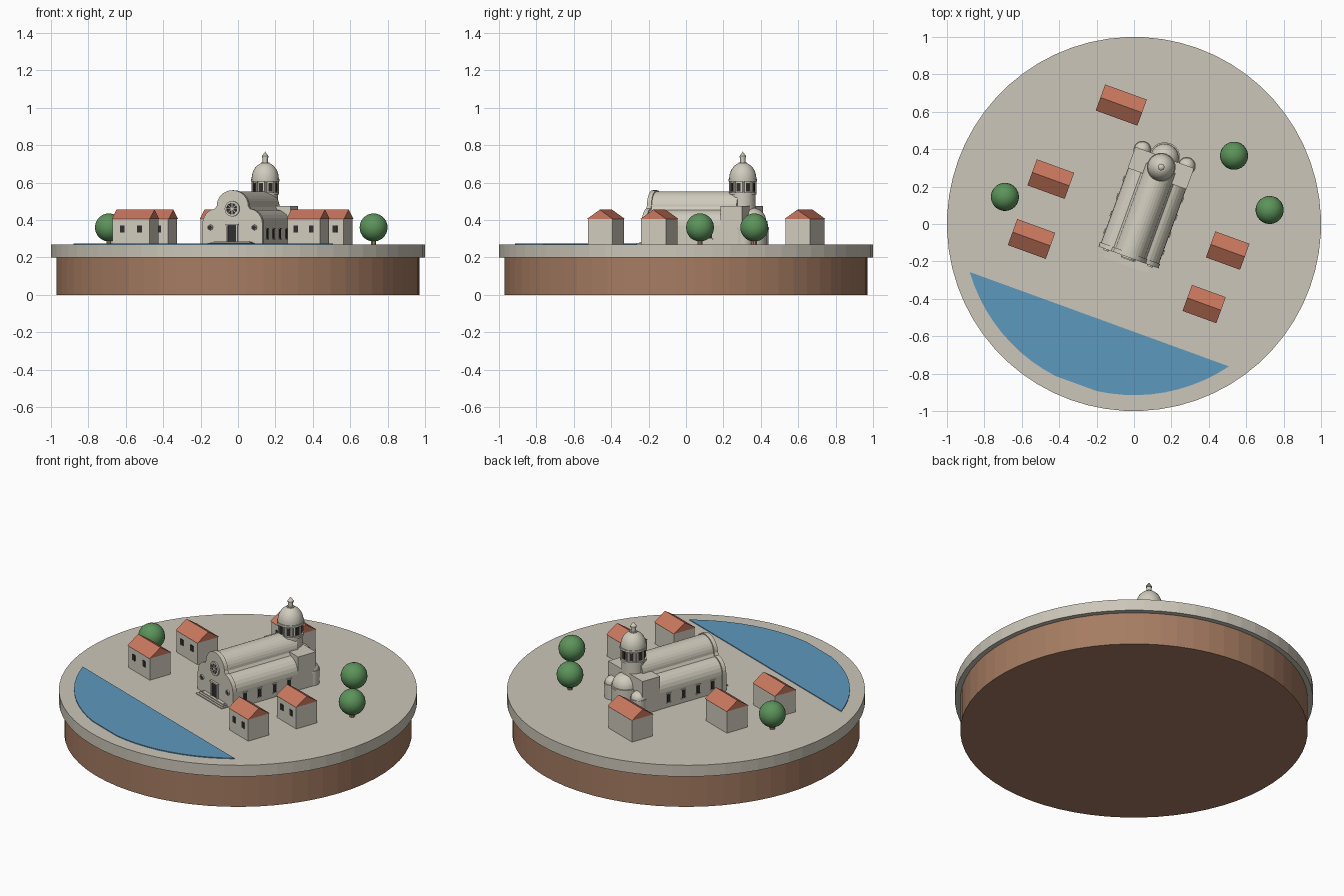
import bpy, bmesh, math
from mathutils import Matrix, Vector

if bpy.data.objects.get("Cube"):
    bpy.data.objects.remove(bpy.data.objects["Cube"])

TURN = Matrix.Rotation(math.radians(-20), 4, 'Z')   # the town is turned on its disc
GROUND = 0.27
CX = 0.033                                          # church axis


def material(name, r, g, b):
    col = [((c / 255 + 0.055) / 1.055) ** 2.4 for c in (r, g, b)] + [1]
    m = bpy.data.materials.new(name)
    m.use_nodes = True
    m.diffuse_color = col
    m.node_tree.nodes["Principled BSDF"].inputs["Base Color"].default_value = col
    return m


PAVING = material("paving", 204, 198, 184)
STONE = material("pale stone", 208, 203, 189)
EARTH = material("earth brown", 166, 124, 98)
WATER = material("water blue", 92, 152, 190)
ROOF = material("terracotta", 202, 120, 95)
LEAF = material("leaf green", 92, 147, 90)
DARK = material("dark opening", 48, 47, 47)


def finish(name, bm, mat, loc=(0, 0, 0), smooth=False, spin=0):
    bmesh.ops.recalc_face_normals(bm, faces=bm.faces)
    if smooth:
        for f in bm.faces:
            f.smooth = True
        for e in bm.edges:
            e.smooth = e.calc_face_angle(0) < math.radians(35)
    me = bpy.data.meshes.new(name)
    bm.to_mesh(me)
    bm.free()
    me.materials.append(mat)
    ob = bpy.data.objects.new(name, me)
    bpy.context.collection.objects.link(ob)
    ob.matrix_world = TURN @ Matrix.Translation(loc) @ Matrix.Rotation(spin, 4, 'Z')
    return ob


def box(name, mat, loc, size, spin=0, tilt=0):
    bm = bmesh.new()
    bmesh.ops.create_cube(bm, size=1)
    bmesh.ops.scale(bm, vec=size, verts=bm.verts)
    bmesh.ops.rotate(bm, matrix=Matrix.Rotation(tilt, 3, 'Y'), verts=bm.verts)
    return finish(name, bm, mat, loc, spin=spin)


def lathe(name, mat, profile, loc, segs=24, smooth=True, lie=False):
    """Turn a (radius, height) profile; lie=True points its axis to the front."""
    bm = bmesh.new()
    vs = [bm.verts.new((r, 0, z)) for r, z in profile]
    es = [bm.edges.new(p) for p in zip(vs, vs[1:])]
    bmesh.ops.spin(bm, geom=vs + es, cent=(0, 0, 0), axis=(0, 0, 1),
                   angle=math.tau, steps=segs, use_duplicate=False)
    bmesh.ops.remove_doubles(bm, verts=bm.verts, dist=1e-5)
    if lie:
        bmesh.ops.rotate(bm, matrix=Matrix.Rotation(math.pi / 2, 3, 'X'), verts=bm.verts)
    return finish(name, bm, mat, loc, smooth)


def extrude(name, mat, pts, depth, loc=(0, 0, 0), axis='Y'):
    """Extrude a flat outline along +y (or +z)."""
    bm = bmesh.new()
    vs = [bm.verts.new((a, 0, b) if axis == 'Y' else (a, b, 0)) for a, b in pts]
    f = bm.faces.new(vs)
    new = bmesh.ops.extrude_face_region(bm, geom=[f])["geom"]
    bmesh.ops.translate(bm, vec=(0, depth, 0) if axis == 'Y' else (0, 0, depth),
                        verts=[v for v in new if isinstance(v, bmesh.types.BMVert)])
    return finish(name, bm, mat, loc)


def arc(cx, cz, rx, rz, a0, a1, n):
    return [(cx + rx * math.cos(t), cz + rz * math.sin(t))
            for t in (math.radians(a0 + (a1 - a0) * i / n) for i in range(n + 1))]


def mirrored(half):
    return half + [(-x, z) for x, z in reversed(half) if abs(x) > 1e-5]


# Island
lathe("earth_base", EARTH, [(0, 0), (0.97, 0), (0.97, 0.2), (0, 0.2)], (0, 0, 0), 64, False)
lathe("paved_disc", PAVING, [(0, 0.2), (1, 0.2), (1, GROUND), (0, GROUND)], (0, 0, 0), 64, False)
shore = arc(0, 0, 0.915, 0.915, -36.3, -82.6, 10)
extrude("lagoon", WATER, mirrored(shore), 0.005, (0, 0, GROUND), 'Z')

# Church body with round nave and lobed aisles


def church_outline(g):
    half = [(0.165 + g, GROUND)]
    half += arc(0.085 + g, 0.37 + g, 0.08, 0.085, 0, 85, 6)
    half += arc(0, 0.47 + g, 0.083 + g, 0.083, 0, 90, 8)
    return mirrored(half)


extrude("church_body", STONE, church_outline(0), 0.44, (CX, -0.16, 0))
extrude("facade", STONE, church_outline(0.006), 0.025, (CX, -0.178, 0))
nave_end = [(0.083, GROUND)] + arc(0, 0.47, 0.083, 0.083, 0, 90, 8)
extrude("nave_end", STONE, mirrored(nave_end), 0.06, (CX, 0.27, 0))
box("transept", STONE, (CX, 0.33, 0.3725), (0.334, 0.12, 0.205))

# Entrance steps, door and frame
for i in range(3):
    box("step", STONE, (CX, -0.193 + 0.006 * i, GROUND + 0.003 + 0.005 * i),
        (0.25 - 0.024 * i, 0.06 - 0.012 * i, 0.006))
box("door", DARK, (CX, -0.179, 0.328), (0.046, 0.008, 0.084))
for s in (-1, 1):
    box("door_jamb", STONE, (CX + s * 0.028, -0.181, 0.328), (0.01, 0.014, 0.088))
box("door_lintel", STONE, (CX, -0.182, 0.374), (0.072, 0.018, 0.009))


def round_window(name, x, z, r):
    lathe(name, DARK, [(0, 0), (r, 0), (r, 0.006), (0, 0.006)], (x, -0.176, z), 20, lie=True)
    lathe(name + "_ring", STONE, [(r * 0.85, 0), (r * 1.15, 0), (r * 1.15, 0.01),
                                  (r * 0.85, 0.01), (r * 0.85, 0)], (x, -0.176, z), 20, lie=True)


round_window("rose_window", CX, 0.46, 0.036)
for i in range(4):
    box("rose_spoke", STONE, (CX, -0.182, 0.46), (0.066, 0.005, 0.004), tilt=i * math.pi / 4)
lathe("rose_hub", STONE, [(0.009, 0), (0.009, 0.01), (0, 0.01)], (CX, -0.176, 0.46), 12, lie=True)
for s in (-1, 1):
    round_window("facade_oculus", CX + s * 0.125, 0.36, 0.013)

    # Aisle windows with sills and heads
    for i in range(4):
        y = -0.09 + 0.1 * i
        box("aisle_window", DARK, (CX + s * 0.165, y, 0.327), (0.006, 0.022, 0.05))
        for z in (0.299, 0.355):
            box("window_trim", STONE, (CX + s * 0.166, y, z), (0.01, 0.03, 0.005))


# Apses: drum, cornice and half dome
def apse(name, x, r, top):
    prof = [(r, GROUND), (r, top - 0.012), (r * 1.07, top - 0.012), (r * 1.07, top), (r, top)]
    prof += arc(0, top, r * 0.97, r * 0.9, 0, 90, 7)
    lathe(name, STONE, prof, (CX + x, 0.388, 0))


apse("main_apse", 0, 0.078, 0.395)
for s in (-1, 1):
    apse("side_apse", s * 0.126, 0.045, 0.36)

# Drum, dome and lantern
DY = 0.335
lathe("drum", STONE, [(0.068, 0.45), (0.068, 0.535), (0.074, 0.535), (0.074, 0.547), (0.064, 0.547),
                      (0.064, 0.607), (0.077, 0.607), (0.077, 0.62), (0, 0.62)], (CX, DY, 0))
lathe("dome", STONE, arc(0, 0.62, 0.073, 0.088, 0, 90, 10), (CX, DY, 0))
lathe("lantern", STONE, [(0.022, 0.695), (0.022, 0.708), (0.014, 0.708), (0.014, 0.735), (0.018, 0.735),
                         (0.018, 0.741), (0, 0.765)], (CX, DY, 0), 12)
for i in range(8):
    t = math.tau * i / 8
    box("drum_window", DARK, (CX + 0.064 * math.cos(t), DY + 0.064 * math.sin(t), 0.576),
        (0.006, 0.022, 0.046), spin=t)
    t += math.tau / 16
    lathe("drum_column", STONE, [(0.006, 0.547), (0.006, 0.608)],
          (CX + 0.067 * math.cos(t), DY + 0.067 * math.sin(t), 0), 8)


# Houses
def house(wx, wy, length, width=0.148):
    c = TURN.inverted() @ Vector((wx, wy, 0))
    box("house_walls", STONE, (c.x, c.y, 0.3375), (length - 0.008, width - 0.008, 0.135))
    bm = bmesh.new()
    a, b = length / 2, width / 2
    ends = [[bm.verts.new((x, y, z)) for y, z in ((-b, 0.405), (b, 0.405), (0, 0.455))] for x in (-a, a)]
    for e in ends:
        bm.faces.new(e)
    for i in range(3):
        j = (i + 1) % 3
        bm.faces.new((ends[0][i], ends[0][j], ends[1][j], ends[1][i]))
    finish("house_roof", bm, ROOF, (c.x, c.y, 0))
    for s in (-1, 1):
        box("house_window", DARK, (c.x + s * length * 0.23, c.y - b + 0.003, 0.352), (0.026, 0.006, 0.036))


for spec in ((-0.445, 0.24, 0.212), (-0.548, -0.08, 0.216), (-0.068, 0.636, 0.237),
             (0.501, -0.142, 0.194), (0.375, -0.428, 0.192)):
    house(*spec)

# Trees
for wx, wy in ((-0.69, 0.145), (0.535, 0.365), (0.725, 0.075)):
    c = TURN.inverted() @ Vector((wx, wy, 0))
    lathe("tree_trunk", EARTH, [(0.015, GROUND), (0.015, 0.32)], c, 8)
    lathe("tree_crown", LEAF, arc(0, 0.36, 0.075, 0.075, -90, 90, 14), c, 28)
